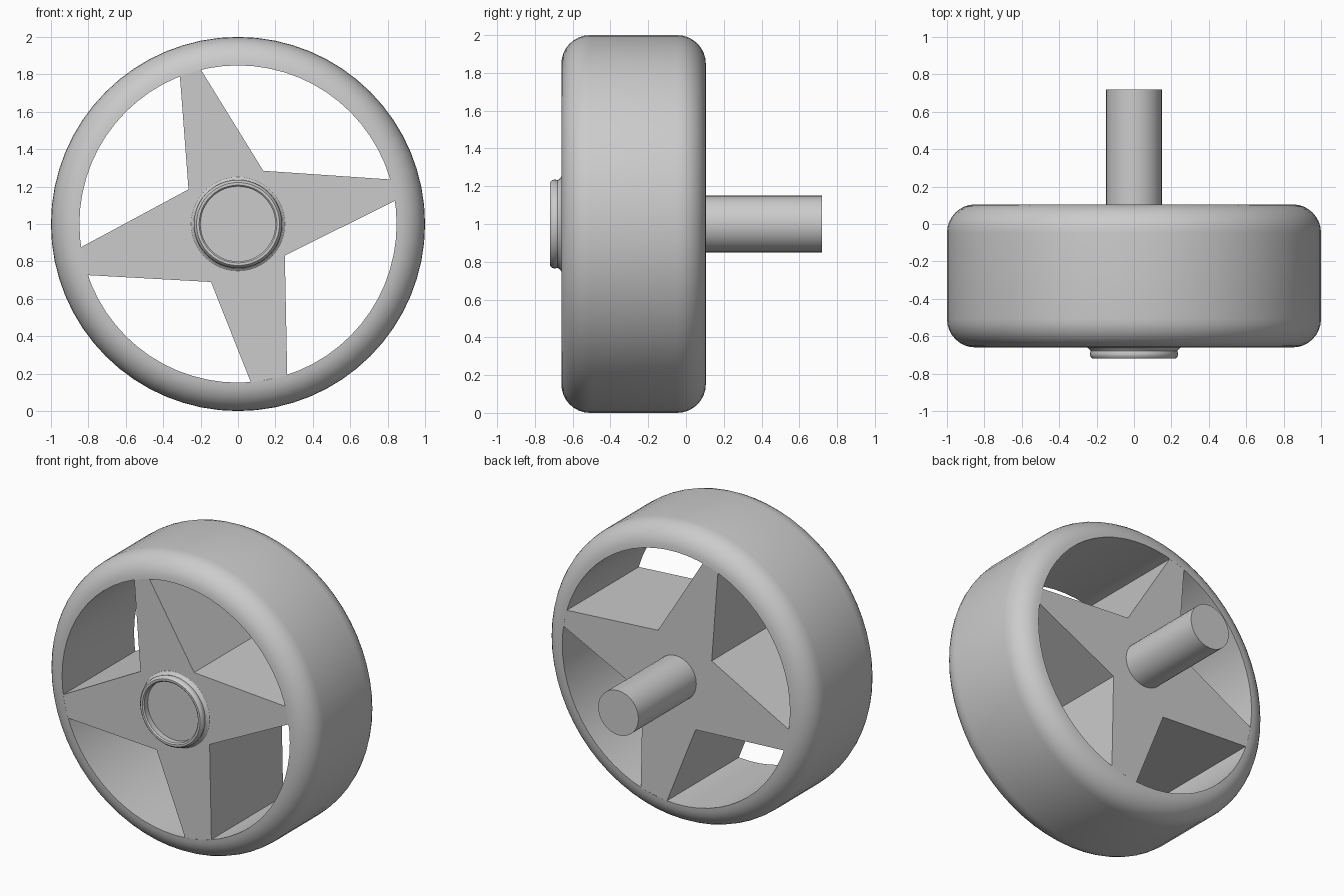
import bpy, bmesh, math

cube = bpy.data.objects.get("Cube")
if cube:
    bpy.data.objects.remove(cube, do_unlink=True)

FRONT, BACK, AXIS_Z = -0.66, 0.105, 1.0

grey = bpy.data.materials.new("plain_grey")
grey.use_nodes = True
colour = (0.6, 0.6, 0.6, 1)
grey.diffuse_color = colour
grey.node_tree.nodes["Principled BSDF"].inputs["Base Color"].default_value = colour


def finish(name, bm, smooth=True):
    bmesh.ops.recalc_face_normals(bm, faces=bm.faces)
    mesh = bpy.data.meshes.new(name)
    bm.to_mesh(mesh)
    bm.free()
    mesh.materials.append(grey)
    obj = bpy.data.objects.new(name, mesh)
    bpy.context.collection.objects.link(obj)
    if smooth:
        bpy.ops.object.select_all(action='DESELECT')
        obj.select_set(True)
        bpy.context.view_layer.objects.active = obj
        bpy.ops.object.shade_smooth_by_angle(angle=math.radians(35))
    return obj


def lathe(name, profile, steps, closed):
    """Spin (radius, y) points about the axle line; closed joins last to first."""
    bm = bmesh.new()
    verts = [bm.verts.new((r, y, AXIS_Z)) for r, y in profile]
    pairs = list(zip(verts, verts[1:]))
    if closed:
        pairs.append((verts[-1], verts[0]))
    edges = [bm.edges.new(p) for p in pairs]
    bmesh.ops.spin(bm, geom=verts + edges, cent=(0, 0, AXIS_Z), axis=(0, 1, 0),
                   angle=math.tau, steps=steps, use_duplicate=False)
    bmesh.ops.remove_doubles(bm, verts=bm.verts, dist=0.0005)
    return finish(name, bm)


# Tyre: straight bore, rounded outer shoulders
INNER, ROUND = 0.848, 0.152
arc = [(math.sin(a) * ROUND, (1 - math.cos(a)) * ROUND)
       for a in [math.pi / 2 * i / 8 for i in range(9)]]
tyre_profile = [(INNER + r, FRONT + d) for r, d in arc]
tyre_profile += [(INNER + r, BACK - d) for r, d in reversed(arc)]
lathe("tyre", tyre_profile, 64, True)

# Spokes: four-pointed star as a full-depth prism; (angle, radius) outline
REACH = 0.852
outline = [(8.5, REACH), (16.2, REACH), (64.6, 0.315),
           (103.6, REACH), (111.4, REACH), (145, 0.323),
           (188.5, REACH), (198.7, REACH), (245, 0.342),
           (274.7, REACH), (288, REACH), (326, 0.302)]
bm = bmesh.new()
star = bm.faces.new([bm.verts.new((r * math.cos(math.radians(a)), FRONT + 0.0005,
                                   AXIS_Z + r * math.sin(math.radians(a))))
                     for a, r in outline])
prism = bmesh.ops.extrude_face_region(bm, geom=[star], use_keep_orig=True)
bmesh.ops.translate(bm, vec=(0, BACK - FRONT - 0.001, 0),
                    verts=[v for v in prism["geom"] if isinstance(v, bmesh.types.BMVert)])
finish("spokes", bm, smooth=False)

# Hub cap: raised ring with a recessed disc
hub_profile = [(0.252, FRONT), (0.24, -0.668), (0.232, -0.68), (0.236, -0.695),
               (0.232, -0.71), (0.222, -0.72), (0.208, -0.72), (0.2, -0.712),
               (0.2, -0.675), (0, -0.675)]
lathe("hub_cap", hub_profile, 48, False)

# Axle
lathe("axle", [(0.15, BACK - 0.02), (0.15, 0.72), (0, 0.72)], 32, False)
